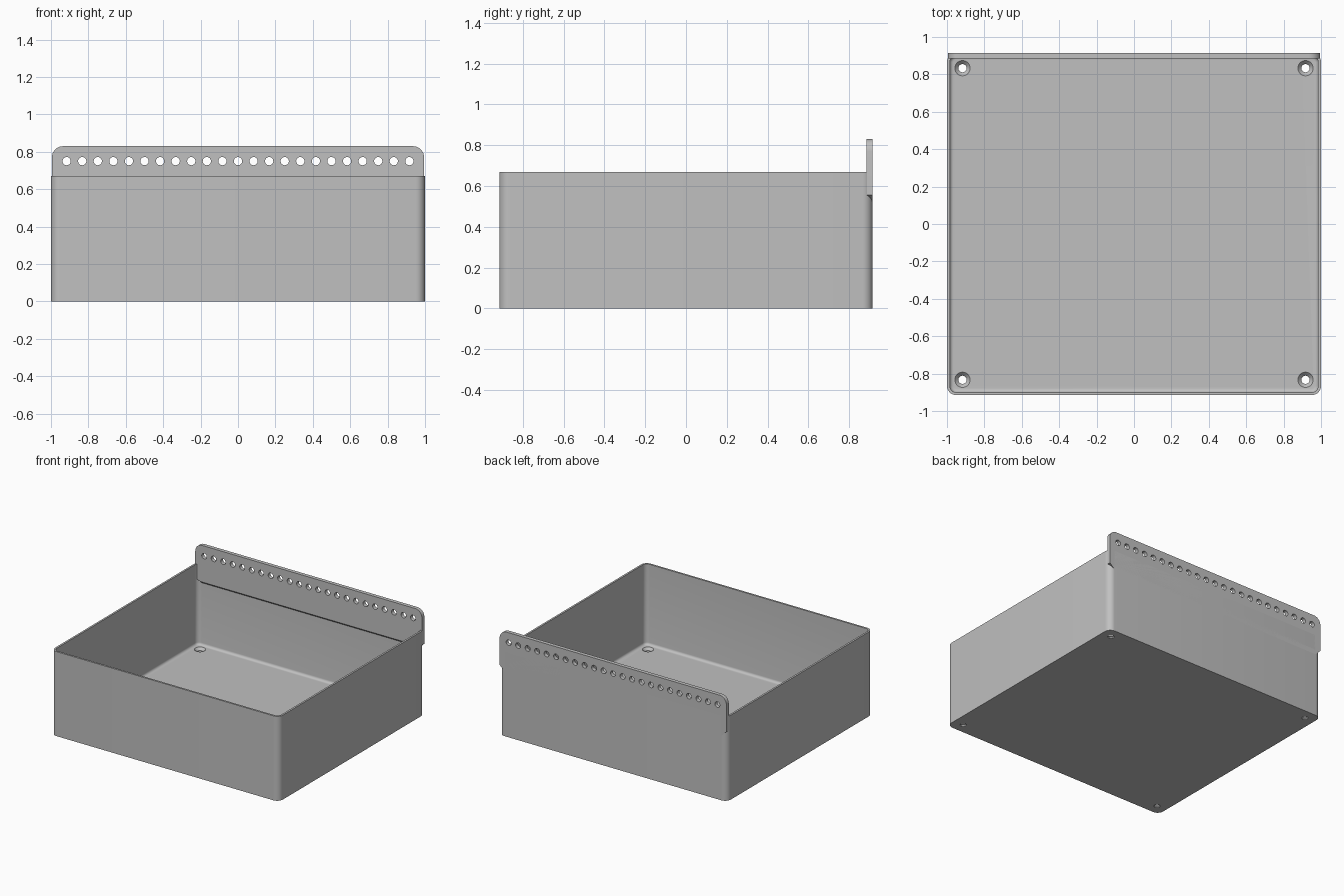
import bpy, bmesh, math
from mathutils import Matrix, Vector

cube = bpy.data.objects.get("Cube")
if cube:
    bpy.data.objects.remove(cube, do_unlink=True)

grey = bpy.data.materials.new("plain_grey")
grey.use_nodes = True
COLOUR = (0.53, 0.53, 0.53, 1)
grey.diffuse_color = COLOUR
grey.node_tree.nodes["Principled BSDF"].inputs["Base Color"].default_value = COLOUR


def make_object(name, bm):
    bmesh.ops.recalc_face_normals(bm, faces=bm.faces)
    mesh = bpy.data.meshes.new(name)
    bm.to_mesh(mesh)
    bm.free()
    mesh.materials.append(grey)
    obj = bpy.data.objects.new(name, mesh)
    bpy.context.collection.objects.link(obj)
    return obj


def activate(obj):
    bpy.ops.object.select_all(action='DESELECT')
    obj.select_set(True)
    bpy.context.view_layer.objects.active = obj


def cut(obj, cutter):
    mod = obj.modifiers.new("cut", 'BOOLEAN')
    mod.operation = 'DIFFERENCE'
    mod.solver = 'EXACT'
    mod.object = cutter
    activate(obj)
    bpy.ops.object.modifier_apply(modifier=mod.name)
    bpy.data.objects.remove(cutter, do_unlink=True)


def rounded_box(name, half_x, half_y, low, high, radius, floor_radius=0):
    """Box with rounded upright edges and, if asked, a rounded bottom rim."""
    bm = bmesh.new()
    bmesh.ops.create_cube(bm, size=2)
    for v in bm.verts:
        v.co = (v.co.x * half_x, v.co.y * half_y, high if v.co.z > 0 else low)
    upright = [e for e in bm.edges if abs(e.verts[0].co.z - e.verts[1].co.z) > 0.01]
    bmesh.ops.bevel(bm, geom=upright, offset=radius, segments=8, profile=0.5, affect='EDGES')
    if floor_radius:
        rim = [e for e in bm.edges if all(abs(v.co.z - low) < 1e-5 for v in e.verts)]
        bmesh.ops.bevel(bm, geom=rim, offset=floor_radius, segments=5, profile=0.5, affect='EDGES')
    return make_object(name, bm)


def add_lathe(bm, rings, matrix, sides=32):
    """Closed turned solid from (radius, height) pairs."""
    loops = []
    for r, z in rings:
        angles = [math.tau * i / sides for i in range(sides)]
        loops.append([bm.verts.new(matrix @ Vector((r * math.cos(a), r * math.sin(a), z)))
                      for a in angles])
    for a, b in zip(loops, loops[1:]):
        for i in range(sides):
            j = (i + 1) % sides
            bm.faces.new((a[i], a[j], b[j], b[i]))
    bm.faces.new(loops[0][::-1])
    bm.faces.new(loops[-1])


# Open tray with thin walls
WIDE, DEEP, WALL, FLOOR = 1.0, 0.915, 0.015, 0.03
tray = rounded_box("tray", WIDE, DEEP, 0, 0.67, 0.05)
cut(tray, rounded_box("cavity", WIDE - WALL, DEEP - WALL, FLOOR, 0.9, 0.035, 0.02))

# Countersunk screw holes in the floor corners
bm = bmesh.new()
for sx in (-1, 1):
    for sy in (-1, 1):
        add_lathe(bm, [(0.022, -0.1), (0.022, 0.01), (0.041, FLOOR), (0.041, 0.1)],
                  Matrix.Translation((sx * 0.917, sy * 0.833, 0)))
cut(tray, make_object("screw_holes", bm))

# Back plate: rounded top corners, clipped lower corners
HALF, TOP, BOTTOM, THICK, ROUND, CLIP = 0.995, 0.83, 0.51, 0.03, 0.06, 0.045
side = [(HALF - CLIP, BOTTOM), (HALF, BOTTOM + CLIP)]
for i in range(11):
    a = math.pi / 2 * i / 10
    side.append((HALF - ROUND + ROUND * math.cos(a), TOP - ROUND + ROUND * math.sin(a)))
outline = side + [(-x, z) for x, z in reversed(side)]
bm = bmesh.new()
face = bm.faces.new([bm.verts.new((x, DEEP, z)) for x, z in outline])
extruded = bmesh.ops.extrude_face_region(bm, geom=[face])["geom"]
for v in extruded:
    if isinstance(v, bmesh.types.BMVert):
        v.co.y -= THICK
        if v.co.z < BOTTOM + 0.01:
            v.co.z += THICK  # sloped underside inside the tray
back_plate = make_object("back_plate", bm)

# Row of round holes along the plate
bm = bmesh.new()
turn = Matrix.Rotation(math.pi / 2, 4, 'X')
for i in range(-11, 12):
    add_lathe(bm, [(0.022, -0.1), (0.022, 0.1)],
              Matrix.Translation((i * 0.0833, DEEP - THICK / 2, 0.75)) @ turn)
cut(back_plate, make_object("plate_holes", bm))

for obj in (tray, back_plate):
    activate(obj)
    bpy.ops.object.shade_smooth_by_angle(angle=math.radians(30))
